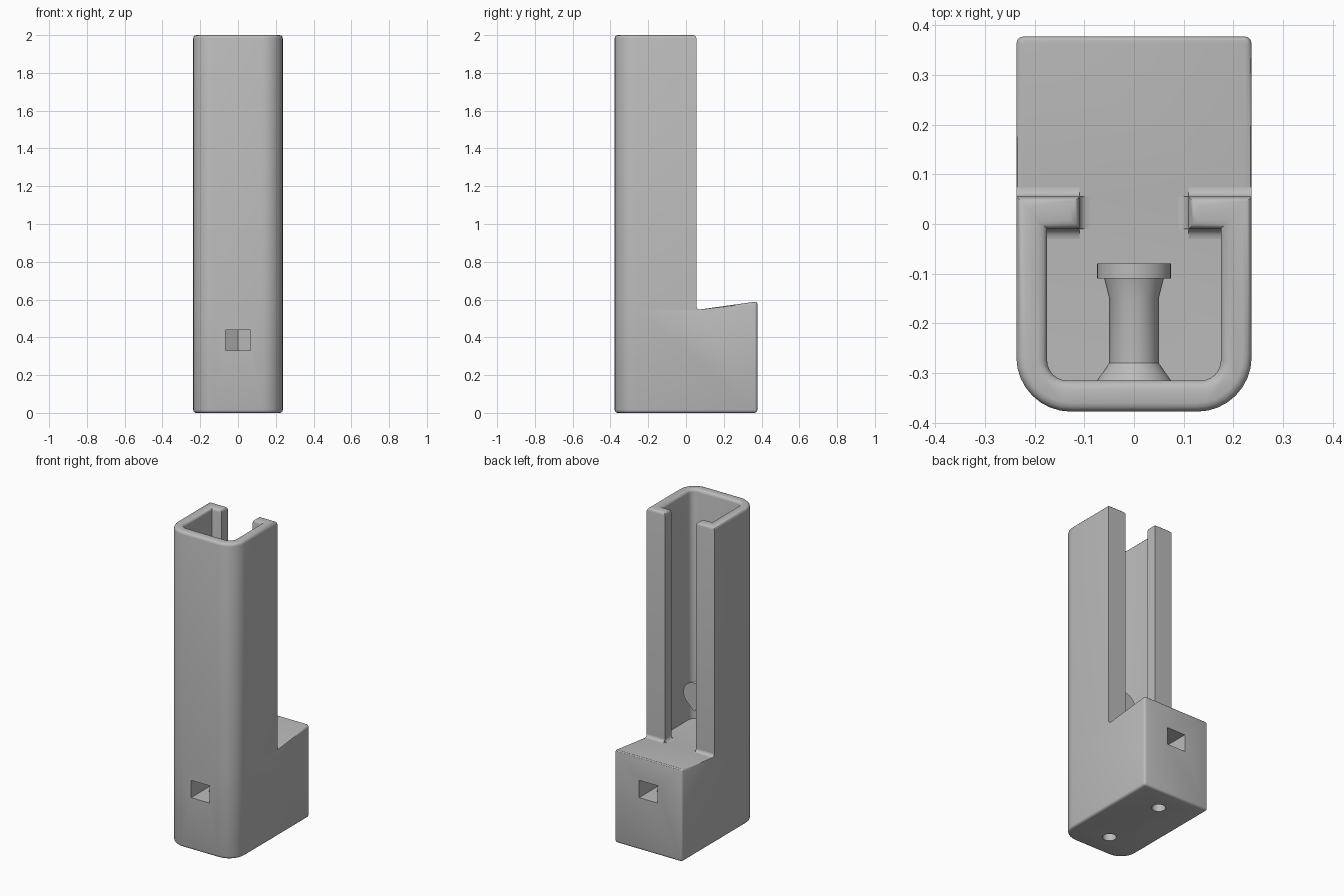
import bpy, bmesh
from math import sin, cos, pi, radians, sqrt
from mathutils import Vector

if "Cube" in bpy.data.objects:
    bpy.data.objects.remove(bpy.data.objects["Cube"], do_unlink=True)

W, D, TOP = 0.237, 0.378, 2.0      # half width, half depth, height
LIP, FLOOR, BACK = 0.055, 0.545, 0.59

grey = bpy.data.materials.new("grey_plastic")
grey.use_nodes = True
grey.diffuse_color = (0.5, 0.5, 0.5, 1)
grey.node_tree.nodes["Principled BSDF"].inputs["Base Color"].default_value = (0.5, 0.5, 0.5, 1)


def prism(points, offset):
    """Closed solid: a planar outline pushed along an offset."""
    bm = bmesh.new()
    face = bm.faces.new([bm.verts.new(p) for p in points])
    new = bmesh.ops.extrude_face_region(bm, geom=[face], use_keep_orig=True)["geom"]
    bmesh.ops.translate(bm, vec=offset, verts=[v for v in new if isinstance(v, bmesh.types.BMVert)])
    bmesh.ops.recalc_face_normals(bm, faces=bm.faces)
    return bm


def round_edges(bm, test, radius, segments):
    edges = [e for e in bm.edges if test(e)]
    bmesh.ops.bevel(bm, geom=edges, offset=radius, offset_type='OFFSET',
                    segments=segments, profile=0.5, affect='EDGES')


def both(e, axis, value):
    return all(abs(v.co[axis] - value) < 1e-4 for v in e.verts)


def upright(e):
    a, b = e.verts
    return (a.co - b.co).xy.length < 1e-5


def finish(bm, name):
    mesh = bpy.data.meshes.new(name)
    bm.to_mesh(mesh)
    bm.free()
    mesh.materials.append(grey)
    ob = bpy.data.objects.new(name, mesh)
    bpy.context.collection.objects.link(ob)
    return ob


def smooth(ob):
    bpy.ops.object.select_all(action='DESELECT')
    ob.select_set(True)
    bpy.context.view_layer.objects.active = ob
    bpy.ops.object.shade_smooth_by_angle(angle=radians(32))


# Base block with a sloped rear top
side = [(-D, 0), (D, 0), (D, BACK), (LIP, FLOOR), (-D, FLOOR)]
bm = prism([(-W, y, z) for y, z in side], (2 * W, 0, 0))
round_edges(bm, lambda e: upright(e) and both(e, 1, -D), 0.11, 8)
round_edges(bm, lambda e: len(e.link_faces) == 2 and e.calc_face_angle() > 0.5
            and not both(e, 2, FLOOR), 0.015, 3)
base = finish(bm, "base_block")

# Nut pockets and screw holes, cut front and rear
cutters = []
for s in (-1, 1):
    plan = [(-0.065, 0.45), (0.065, 0.45), (0.065, 0.18), (0, 0.143), (-0.065, 0.18)]
    cutters.append(finish(prism([(x, s * y, 0.33) for x, y in plan], (0, 0, 0.11)), "nut_cutter"))
    ring = [(0.04 * cos(a * pi / 12), s * 0.22 + 0.04 * sin(a * pi / 12), -0.1) for a in range(24)]
    cutters.append(finish(prism(ring, (0, 0, 0.48)), "screw_cutter"))
for c in cutters:
    c.hide_render = True
    mod = base.modifiers.new("cut", 'BOOLEAN')
    mod.operation, mod.solver, mod.object = 'DIFFERENCE', 'EXACT', c
bpy.context.view_layer.update()
cut = bpy.data.meshes.new_from_object(base.evaluated_get(bpy.context.evaluated_depsgraph_get()))
base.modifiers.clear()
base.data = cut
cut.name = "base_block"
for c in cutters:
    bpy.data.objects.remove(c, do_unlink=True)
smooth(base)

# Upright channel, open at the rear between two lips
IX, IY, LX, LY = 0.175, -0.315, 0.11, -0.01
half = [(W, -D), (W, LIP), (LX, LIP), (LX, LY), (IX, LY), (IX, IY)]
plan = half + [(-x, y) for x, y in reversed(half)]
bm = prism([(x, y, FLOOR) for x, y in plan], (0, 0, TOP - FLOOR))
round_edges(bm, lambda e: upright(e) and both(e, 1, -D), 0.11, 8)
round_edges(bm, lambda e: upright(e) and both(e, 1, IY), 0.04, 6)
round_edges(bm, lambda e: both(e, 2, TOP), 0.018, 3)
under = [f for f in bm.faces if all(abs(v.co.z - FLOOR) < 1e-4 for v in f.verts)]
bmesh.ops.delete(bm, geom=under, context='FACES_ONLY')
smooth(finish(bm, "channel"))


def fillet(name, start, end, out, r=0.02):
    """Concave strip where a wall meets the floor; out points off the wall."""
    out = Vector(out)
    start, end = Vector(start), Vector(end)
    arc = [out * r * (1 - sin(t * pi / 8)) + Vector((0, 0, r * (1 - cos(t * pi / 8))))
           for t in range(5)]
    smooth(finish(prism([start] + [start + p for p in arc], end - start), name))


for s, n in ((1, "left"), (-1, "right")):
    fillet(n + "_rear_fillet", (s * LX, LIP, FLOOR), (s * W, LIP, FLOOR), (0, 1, 0.12))
    fillet(n + "_slot_fillet", (s * LX, LY, FLOOR), (s * LX, LIP, FLOOR), (-s, 0, 0))
    fillet(n + "_inner_fillet", (s * LX, LY, FLOOR), (s * IX, LY, FLOOR), (0, -1, 0))

# Peg on the inner wall, teardrop in section with a flared foot and a flat head
PEG_Z = 0.825
sections = [(-0.32, 0.078), (-0.28, 0.05), (-0.15, 0.05), (-0.11, 0.06),
            (-0.11, 0.075), (-0.08, 0.075)]
bm = bmesh.new()
rings = []
for y, r in sections:
    pts = [(r * cos(a), r * sin(a)) for a in (radians(-45 + 270 * i / 28) for i in range(29))]
    pts.append((0, -r * sqrt(2)))
    rings.append([bm.verts.new((x, y, PEG_Z + z)) for x, z in pts])
for a, b in zip(rings, rings[1:]):
    for i in range(len(a)):
        j = (i + 1) % len(a)
        bm.faces.new((a[i], a[j], b[j], b[i]))
bm.faces.new(rings[0])
bm.faces.new(rings[-1])
bmesh.ops.recalc_face_normals(bm, faces=bm.faces)
smooth(finish(bm, "hanging_peg"))
